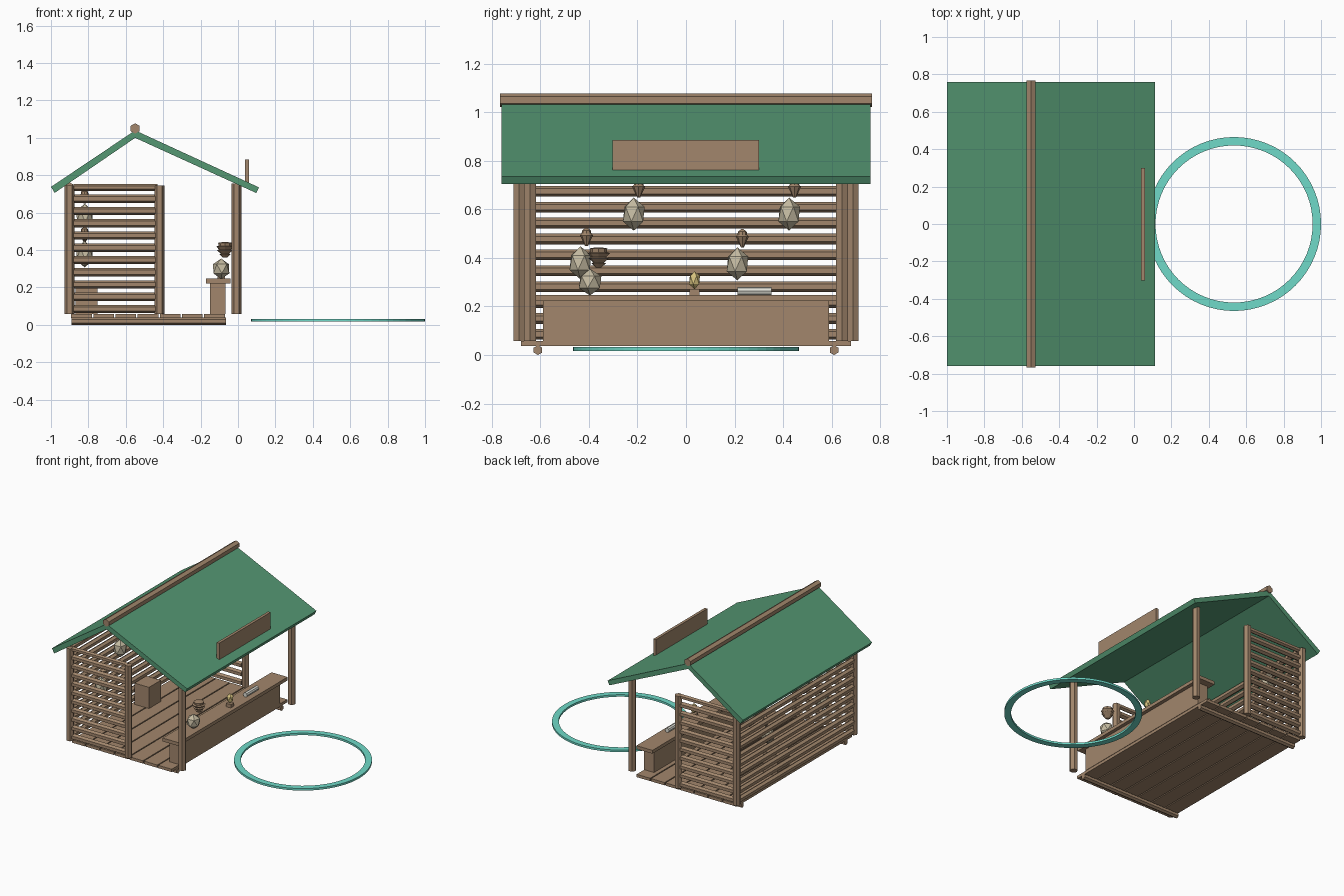
import bpy, bmesh, math
from mathutils import Vector, Matrix

if "Cube" in bpy.data.objects:
    bpy.data.objects.remove(bpy.data.objects["Cube"])


def mat(name, col):
    m = bpy.data.materials.new(name)
    m.diffuse_color = (*col, 1)
    m.use_nodes = True
    m.node_tree.nodes["Principled BSDF"].inputs["Base Color"].default_value = m.diffuse_color
    return m


WOOD = mat("wood", (0.36, 0.24, 0.15))
GREEN = mat("roof_green", (0.09, 0.31, 0.17))
TEAL = mat("teal", (0.16, 0.70, 0.58))
STONE = mat("pale_stone", (0.56, 0.50, 0.36))
YELLOW = mat("yellow", (0.70, 0.56, 0.22))
PAPER = mat("paper", (0.75, 0.75, 0.68))


def finish(name, bm, m):
    bmesh.ops.recalc_face_normals(bm, faces=bm.faces)
    me = bpy.data.meshes.new(name)
    bm.to_mesh(me)
    bm.free()
    me.materials.append(m)
    ob = bpy.data.objects.new(name, me)
    bpy.context.collection.objects.link(ob)
    return ob


def box(name, x, y, z, m=WOOD):
    """Box from (min, max) pairs."""
    bm = bmesh.new()
    c = Vector((sum(x) / 2, sum(y) / 2, sum(z) / 2))
    s = (x[1] - x[0], y[1] - y[0], z[1] - z[0], 1)
    bmesh.ops.create_cube(bm, size=1, matrix=Matrix.Translation(c) @ Matrix.Diagonal(s))
    return finish(name, bm, m)


def log(name, a, b, r, m=WOOD, n=6):
    """Six-sided log between two points, one edge on top."""
    a, b = Vector(a), Vector(b)
    d = (b - a).normalized()
    u = Vector((0, 0, 1)) if abs(d.z) < 0.9 else Vector((1, 0, 0))
    v = d.cross(u).normalized()
    bm = bmesh.new()
    rings = []
    for p in (a, b):
        rings.append([bm.verts.new(p + r * (u * math.cos(t) + v * math.sin(t)))
                      for t in (math.tau * i / n for i in range(n))])
    for i in range(n):
        j = (i + 1) % n
        bm.faces.new((rings[0][i], rings[0][j], rings[1][j], rings[1][i]))
    bm.faces.new(rings[0])
    bm.faces.new(rings[1])
    return finish(name, bm, m)


def lathe(name, loc, profile, n, m, closed=False):
    """Revolve (radius, z) points around a vertical axis."""
    bm = bmesh.new()
    rings = [[bm.verts.new((loc[0] + r * math.cos(math.tau * i / n),
                            loc[1] + r * math.sin(math.tau * i / n),
                            loc[2] + z)) for i in range(n)] for r, z in profile]
    pairs = list(zip(rings, rings[1:]))
    if closed:
        pairs.append((rings[-1], rings[0]))
    else:
        bm.faces.new(rings[0])
        bm.faces.new(rings[-1])
    for p, q in pairs:
        for i in range(n):
            j = (i + 1) % n
            bm.faces.new((p[i], p[j], q[j], q[i]))
    return finish(name, bm, m)


def gem(name, loc, s, m=STONE):
    """Twenty-sided lump."""
    bm = bmesh.new()
    mx = Matrix.Translation(loc) @ Matrix.Diagonal((*s, 1)) @ Matrix.Rotation(0.4, 4, 'Z')
    bmesh.ops.create_icosphere(bm, subdivisions=1, radius=1, matrix=mx)
    return finish(name, bm, m)


# Floor: joists and planks
for s in (-1, 1):
    log("floor_joist", (-0.89, s * 0.61, 0.02), (-0.065, s * 0.61, 0.02), 0.02)
N = 7
pitch = 0.83 / N
for i in range(N):
    x0 = -0.892 + i * pitch
    box("floor_plank", (x0, x0 + pitch - 0.008), (-0.68, 0.68), (0.036, 0.057))

# Posts, side wall slats and top rails
for s in (-1, 1):
    log("corner_post", (-0.9, s * 0.688, 0.058), (-0.9, s * 0.688, 0.745), 0.027)
    log("wall_post", (-0.42, s * 0.688, 0.058), (-0.42, s * 0.688, 0.745), 0.027)
    log("front_post", (-0.008, s * 0.643, 0.058), (-0.008, s * 0.643, 0.755), 0.028)
    log("side_rail", (-0.88, s * 0.68, 0.735), (-0.43, s * 0.68, 0.735), 0.018)
    for i in range(10):
        z = 0.085 + i * 0.0655
        log("side_slat", (-0.88, s * 0.68, z), (-0.44, s * 0.68, z), 0.022)

# Back wall slats
for i in range(11):
    z = 0.085 + i * 0.0655
    log("back_slat", (-0.9, -0.675, z), (-0.9, 0.675, z), 0.022)

# Roof: folded panel with a ridge log
prof = [(-1.0, 0.738), (-0.55, 1.04), (0.113, 0.735), (0.098, 0.705), (-0.55, 1.0), (-0.98, 0.706)]
bm = bmesh.new()
ends = [[bm.verts.new((x, y, z)) for x, z in prof] for y in (-0.76, 0.76)]
for i in range(6):
    j = (i + 1) % 6
    bm.faces.new((ends[0][i], ends[0][j], ends[1][j], ends[1][i]))
for e in ends:
    bm.faces.new((e[0], e[1], e[4], e[5]))
    bm.faces.new((e[1], e[2], e[3], e[4]))
finish("roof", bm, GREEN)
log("ridge_log", (-0.55, -0.767, 1.05), (-0.55, 0.767, 1.05), 0.028)

# Sign board on the eave
box("sign_board", (0.037, 0.058), (-0.303, 0.3), (0.762, 0.885))

# Counter
box("counter_body", (-0.15, -0.067), (-0.59, 0.59), (0.057, 0.222))
box("counter_top", (-0.172, -0.04), (-0.64, 0.64), (0.222, 0.247))

# Crate by the back wall
box("crate", (-0.87, -0.75), (0.025, 0.165), (0.057, 0.215))

# Ring on the ground in front of the stall
lathe("ground_ring", (0.535, 0, 0), [(0.465, 0.017), (0.465, 0.032), (0.42, 0.032), (0.42, 0.017)],
      64, TEAL, closed=True)

# Hanging lumps with pointed caps on the back wall
CAP = [(0.006, -0.04), (0.02, -0.01), (0.027, 0.005), (0.02, 0.012), (0.018, 0.025), (0.005, 0.035)]
for y, z, dy in ((-0.215, 0.58, 0.02), (0.425, 0.58, 0.022), (-0.435, 0.38, 0.025), (0.212, 0.375, 0.02)):
    gem("hanging_lump", (-0.82, y, z), (0.05, 0.05, 0.068))
    lathe("hanging_cap", (-0.82, y + dy, z + 0.108), CAP, 8, WOOD)

# Goods on the counter
gem("counter_lump", (-0.09, -0.395, 0.3), (0.05, 0.052, 0.055))
CONE = [(0.012, -0.042), (0.03, -0.025), (0.022, -0.022), (0.042, -0.004), (0.032, 0.0),
        (0.046, 0.016), (0.034, 0.02), (0.036, 0.036), (0.012, 0.04)]
lathe("counter_cone", (-0.07, -0.36, 0.403), CONE, 8, WOOD)
box("charm_base", (-0.11, -0.07), (0.015, 0.055), (0.247, 0.272))
gem("charm", (-0.09, 0.035, 0.308), (0.025, 0.025, 0.037), YELLOW)
log("scroll", (-0.09, 0.212, 0.264), (-0.09, 0.352, 0.264), 0.017, PAPER, 8)
